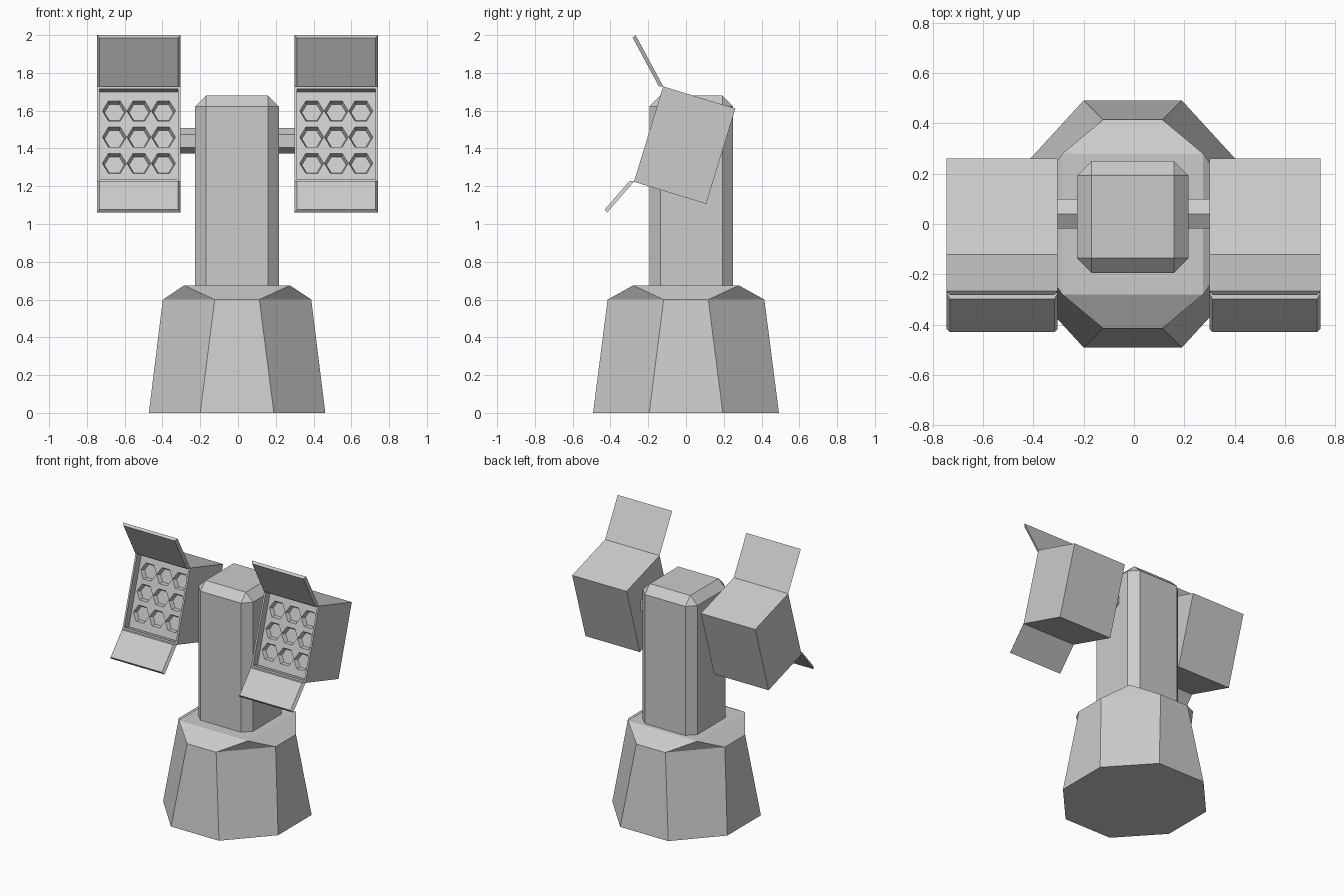
import bpy, bmesh, math
from mathutils import Vector, Matrix

if "Cube" in bpy.data.objects:
    bpy.data.objects.remove(bpy.data.objects["Cube"])

X0 = -0.005          # small sideways offset of the centre line


def loft(name, rings):
    """Skin a list of equal-length vertex rings and cap both ends."""
    bm = bmesh.new()
    rows = [[bm.verts.new(p) for p in ring] for ring in rings]
    for a, b in zip(rows, rows[1:]):
        for i in range(len(a)):
            j = (i + 1) % len(a)
            bm.faces.new((a[i], a[j], b[j], b[i]))
    bm.faces.new(rows[0])
    bm.faces.new(rows[-1])
    bmesh.ops.recalc_face_normals(bm, faces=bm.faces)
    me = bpy.data.meshes.new(name)
    bm.to_mesh(me)
    bm.free()
    ob = bpy.data.objects.new(name, me)
    bpy.context.collection.objects.link(ob)
    return ob


def octagon(hx, hy, flat, z):
    return [(X0 + x, y, z) for x, y in (
        (flat, -hy), (hx, -flat), (hx, flat), (flat, hy),
        (-flat, hy), (-hx, flat), (-hx, -flat), (-flat, -hy))]


def hexagon(cx, cz, r, y):
    return [(cx + r * math.cos(math.radians(60 * i)), y,
             cz + r * math.sin(math.radians(60 * i))) for i in range(6)]


def rect(hx, hz, y):
    return [(-hx, y, -hz), (hx, y, -hz), (hx, y, hz), (-hx, y, hz)]


# base: tapered octagon whose cap closes to a square
s = 0.28
corners = [(s, -s), (s, -s), (s, s), (s, s), (-s, s), (-s, s), (-s, -s), (-s, -s)]
base = loft("base", [octagon(0.467, 0.492, 0.195, 0), octagon(0.393, 0.415, 0.118, 0.6),
                     [(X0 + x, y, 0.675) for x, y in corners]])
bm = bmesh.new()
bm.from_mesh(base.data)
bmesh.ops.remove_doubles(bm, verts=bm.verts, dist=1e-4)
bmesh.ops.recalc_face_normals(bm, faces=bm.faces)
bm.to_mesh(base.data)
bm.free()

# post: chamfered square column
bm = bmesh.new()
bmesh.ops.create_cube(bm, size=1, matrix=Matrix.Translation((X0, 0.028, 1.14))
                      @ Matrix.Diagonal((0.444, 0.444, 1.08, 1)))
bmesh.ops.bevel(bm, geom=bm.edges[:], offset=0.058, segments=1, affect='EDGES')
me = bpy.data.meshes.new("post")
bm.to_mesh(me)
bm.free()
bpy.context.collection.objects.link(bpy.data.objects.new("post", me))

# axle: hexagonal bar carrying the two pods
loft("axle", [[(x, 0.04 + 0.068 * math.sin(math.radians(60 * i)),
                1.44 + 0.068 * math.cos(math.radians(60 * i))) for i in range(6)]
              for x in (-0.32, 0.32)])

HW, HD, HH = 0.221, 0.2, 0.264      # pod half sizes
RIM, DEEP = 0.013, 0.055            # rim width and panel recess
TILT = math.radians(-17)


def flap(name, cx, hinge, tip, side):
    """Thin slab with its inner face inset on every edge."""
    h, t = Vector((0, *hinge)), Vector((0, *tip))
    d = (t - h).normalized()
    n = Vector((0, -d.z, d.y)) * side * 0.02

    def ring(inset, off):
        return [Vector((cx + sx * (HW - inset), 0, 0)) + p + off for sx, p in (
            (-1, h + d * inset), (1, h + d * inset),
            (1, t - d * inset * 0.4), (-1, t - d * inset * 0.4))]
    loft(name, [ring(0, Vector()), ring(RIM, n)])


for label, sgn in (("left", -1), ("right", 1)):
    cx = sgn * 0.5225 - 0.002
    # pod: box with a recessed front panel
    front = -HD
    pod = loft(label + "_pod", [
        rect(HW, HH, HD), rect(HW, HH, front), rect(HW - RIM, HH - RIM, front),
        rect(HW - RIM, HH - RIM, front + DEEP)])
    # hexagonal launch cells cut into the panel
    panel = front + DEEP
    cutters = []
    for i in (-1, 0, 1):
        for j in (-1, 0, 1):
            c = loft("cell_cutter", [
                hexagon(i * 0.13, j * 0.145, 0.0635, panel - 0.01),
                hexagon(i * 0.13, j * 0.145, 0.0635, panel),
                hexagon(i * 0.13, j * 0.145, 0.052, panel + 0.03)])
            c.hide_render = True
            m = pod.modifiers.new("cell", 'BOOLEAN')
            m.operation, m.object, m.solver = 'DIFFERENCE', c, 'EXACT'
            cutters.append(c)
    dg = bpy.context.evaluated_depsgraph_get()
    dg.update()
    cut = bpy.data.meshes.new_from_object(pod.evaluated_get(dg))
    pod.modifiers.clear()
    pod.data = cut
    for c in cutters:
        bpy.data.objects.remove(c)
    pod.location = (cx, -0.007, 1.4175)
    pod.rotation_euler = (TILT, 0, 0)
    # open doors above and below the panel
    flap(label + "_upper_flap", cx, (-0.12, 1.727), (-0.267, 2.0), 1)
    flap(label + "_lower_flap", cx, (-0.275, 1.225), (-0.418, 1.06), -1)
